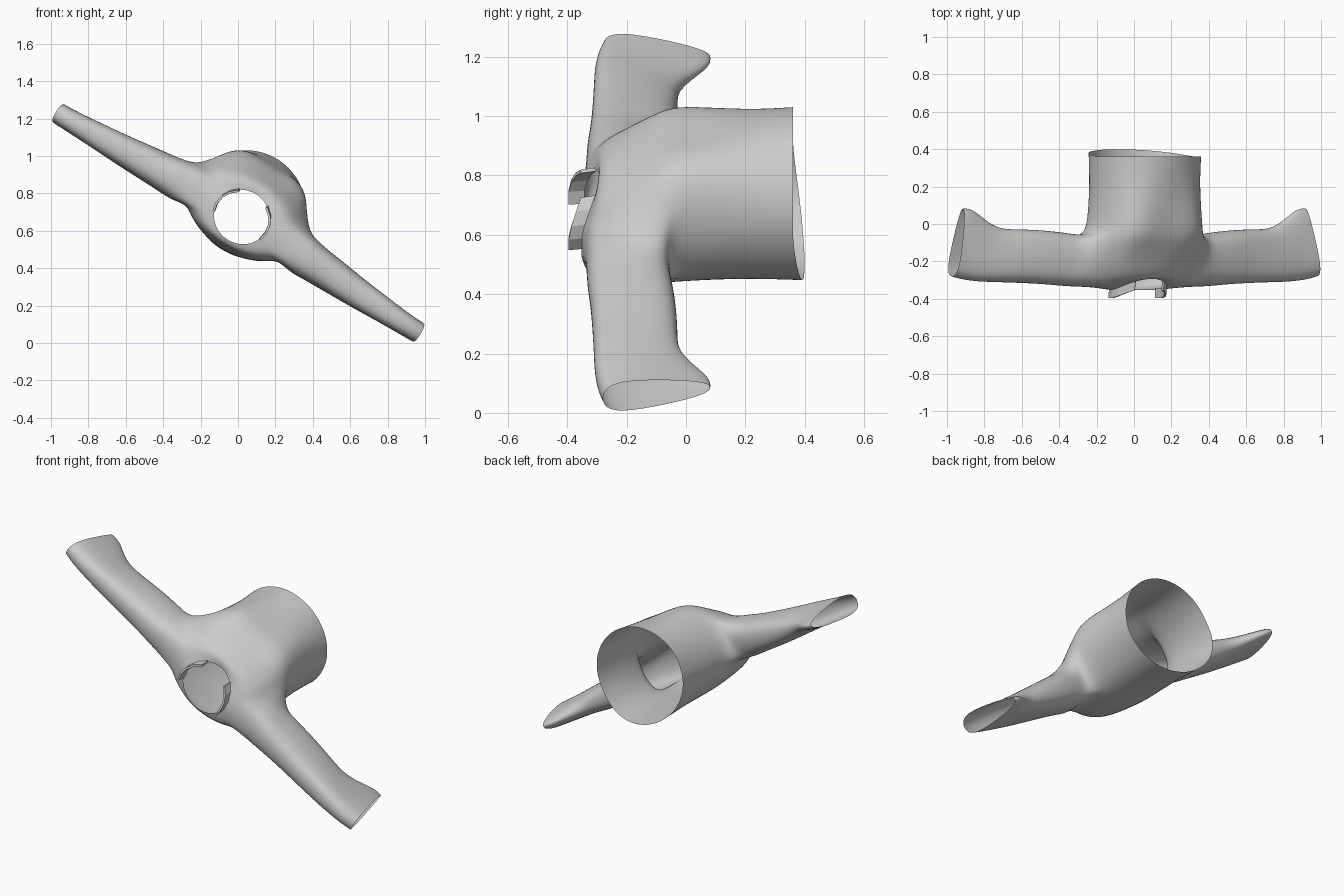
import bpy, bmesh
from math import sin, cos, pi, radians, copysign
from mathutils import Vector

if "Cube" in bpy.data.objects:
    bpy.data.objects.remove(bpy.data.objects["Cube"])

# Garment frame: u runs along the sleeves, v is body depth; both tilted in the xz plane
def place(u, y, v):
    return Vector((0.854 * u + 0.52 * v, y, -0.52 * u + 0.854 * v + 0.64))

N = 24
# Torso rings: y, half width, depth centre, half depth to the chest, half depth to the back, chest valley
torso = [(.36, .305, .118, .288, .285, 0), (.22, .298, .112, .278, .272, .01),
         (.06, .305, .102, .275, .264, .035), (-.05, .32, .094, .275, .258, .04),
         (-.12, .33, .083, .25, .244, .025), (-.2, .335, .067, .222, .22, .01),
         (-.285, .32, .05, .205, .195, 0), (-.34, .26, .04, .18, .17, 0),
         (-.352, .153, .04, .145, .145, 0)]
# Sleeve rings: u, y centre, y half, v centre, v half, end slant, end taper
sleeve = [(.37, -.197, .14, .037, .118, 0, 0), (.45, -.19, .145, .03, .105, 0, 0),
          (.57, -.178, .146, .024, .097, 0, 0), (.73, -.171, .146, .014, .083, 0, .1),
          (.86, -.170, .143, .01, .07, .01, .25), (.96, -.143, .168, .006, .06, .02, .35),
          (1.05, -.106, .194, .003, .054, .03, .42), (1.107, -.099, .184, .003, .052, .035, .42)]

def torso_point(k, t):
    y, a, c, front, back, valley = torso[k]
    s = sin(t)
    if k == 0:
        y += .04 * max(0, -s)                       # hem drops at the back
    y += {8: .06, 7: .045, 6: .02}.get(k, 0) * max(0, s) ** 1.5   # neckline dips at the chest
    if s > 0:
        v = c + front * s + valley * sin(2 * t) ** 2 - valley * .4 * s ** 8
    else:
        v = c - back * abs(s) ** (1 if k > 6 else .85)   # flatter back
    return place(a * cos(t), y, v)

bm = bmesh.new()
rings = [[bm.verts.new(torso_point(k, 2 * pi * i / N)) for i in range(N)]
         for k in range(len(torso))]

# Torso walls, leaving an armhole on each side
def in_armhole(k, i):
    return 3 <= k < 7 and any((i - c) % N in (N - 2, N - 1, 0, 1) for c in (0, N // 2))

for k in range(len(torso) - 1):
    for i in range(N):
        if not in_armhole(k, i):
            j = (i + 1) % N
            bm.faces.new((rings[k][i], rings[k][j], rings[k + 1][j], rings[k + 1][i]))

def boxy(x):
    return copysign(abs(x) ** .75, x)

# Sleeves grown out of the armholes
for side in (1, -1):
    def vert(k, step):
        i = step if side > 0 else N // 2 - step
        return rings[k][i % N]
    prev = ([vert(3 + j, 2) for j in range(4)] + [vert(7, 2 - j) for j in range(4)] +
            [vert(7 - j, -2) for j in range(4)] + [vert(3, -2 + j) for j in range(4)])
    for u, yc, yh, vc, vh, slant, taper in sleeve:
        ring = []
        for i in range(16):
            t = pi / 4 + 2 * pi * i / 16
            cy, cv = boxy(cos(t)), boxy(sin(t))
            ring.append(bm.verts.new(place(side * (u - slant * cy), yc + yh * cy,
                                           vc + vh * cv * (1 - taper * cy))))
        for i in range(16):
            j = (i + 1) % 16
            bm.faces.new((prev[i], prev[j], ring[j], ring[i]))
        prev = ring

def finish(bm, name, smooth=True):
    bmesh.ops.recalc_face_normals(bm, faces=bm.faces)
    me = bpy.data.meshes.new(name)
    bm.to_mesh(me)
    bm.free()
    for p in me.polygons:
        p.use_smooth = smooth
    ob = bpy.data.objects.new(name, me)
    bpy.context.collection.objects.link(ob)
    return ob

shirt = finish(bm, "shirt_body_and_sleeves")
sub = shirt.modifiers.new("smooth", 'SUBSURF')
sub.levels = sub.render_levels = 2

# Two standing collar bands, open at the chest
for side, name in ((1, "right_collar_band"), (-1, "left_collar_band")):
    bm = bmesh.new()
    prev = None
    for i in range(5):
        t = radians(-20 + 76 * i / 4)
        y = -.35 + .055 * max(0, sin(t)) ** 1.5
        u, v = cos(t), sin(t)
        pair = [bm.verts.new(place(side * .153 * u, y + .008, .04 + .145 * v)),
                bm.verts.new(place(side * .155 * u, y - .046, .034 + .14 * v))]
        if prev:
            bm.faces.new((prev[0], prev[1], pair[1], pair[0]))
        prev = pair
    band = finish(bm, name, False)
    th = band.modifiers.new("cloth", 'SOLIDIFY')
    th.thickness = .012
    th.offset = 0
